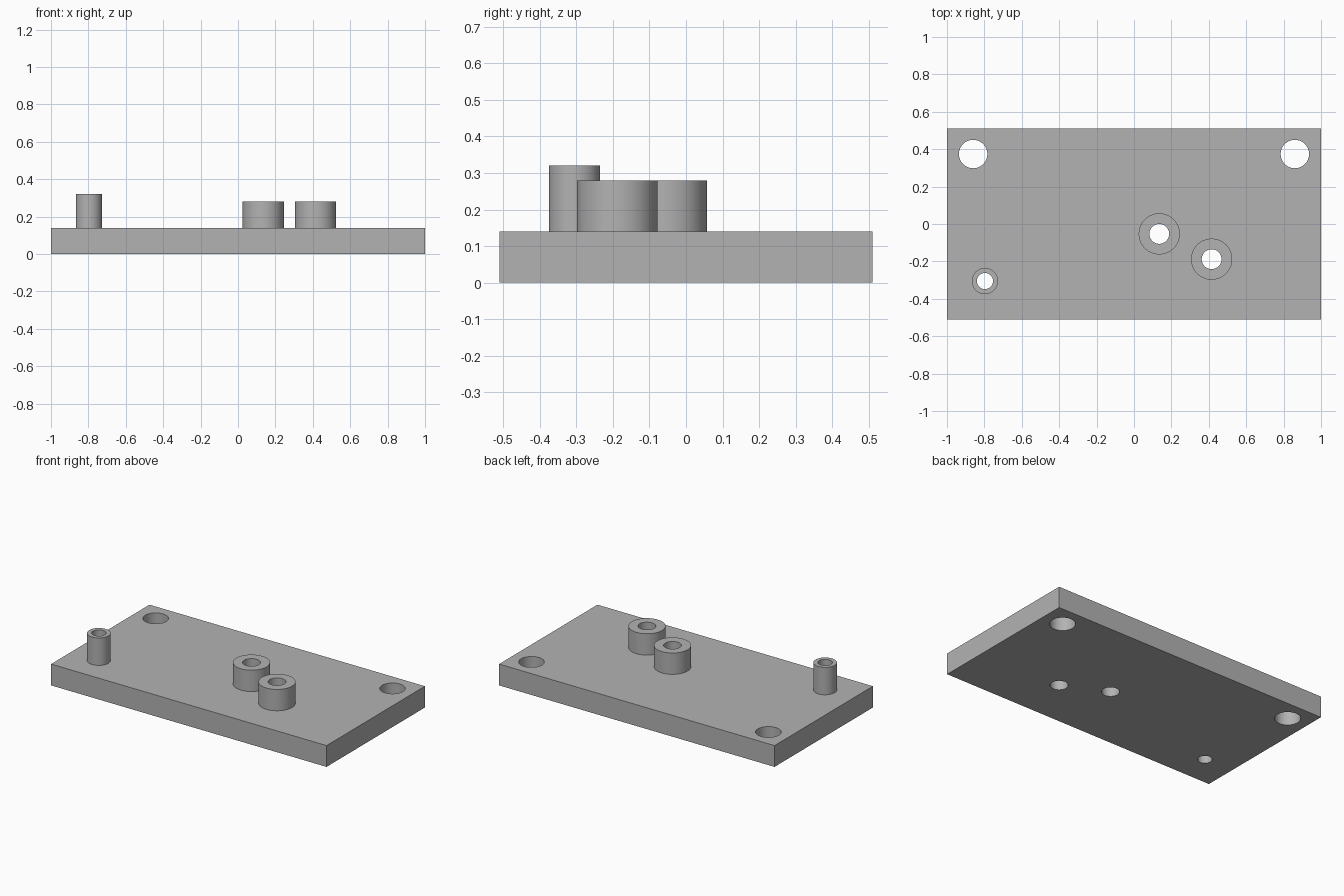
import bpy, math

cube = bpy.data.objects.get("Cube")
if cube:
    bpy.data.objects.remove(cube, do_unlink=True)

WIDTH, DEPTH, THICK = 2.0, 1.02, 0.14
SIDES = 64

grey = bpy.data.materials.new("plain_grey")
grey.use_nodes = True
colour = (0.45, 0.45, 0.45, 1)
grey.diffuse_color = colour
grey.node_tree.nodes["Principled BSDF"].inputs["Base Color"].default_value = colour


def cylinder(name, x, y, radius, bottom, top):
    bpy.ops.mesh.primitive_cylinder_add(
        vertices=SIDES, radius=radius, depth=top - bottom,
        location=(x, y, (bottom + top) / 2))
    obj = bpy.context.object
    obj.name = name
    obj.data.materials.append(grey)
    return obj


def drill(target, x, y, radius):
    """Cut a vertical through hole and discard the cutter."""
    cutter = cylinder("hole_cutter", x, y, radius, -0.1, 0.5)
    cutter.hide_render = True
    mod = target.modifiers.new("hole", "BOOLEAN")
    mod.operation = "DIFFERENCE"
    mod.solver = "EXACT"
    mod.object = cutter
    bpy.context.view_layer.objects.active = target
    bpy.ops.object.modifier_apply(modifier=mod.name)
    bpy.data.objects.remove(cutter, do_unlink=True)


def smooth(obj):
    bpy.ops.object.select_all(action="DESELECT")
    obj.select_set(True)
    bpy.context.view_layer.objects.active = obj
    bpy.ops.object.shade_smooth_by_angle(angle=math.radians(30))


# Base plate
bpy.ops.mesh.primitive_cube_add(size=1, location=(0, 0, THICK / 2))
plate = bpy.context.object
plate.name = "base_plate"
plate.scale = (WIDTH, DEPTH, THICK)
bpy.ops.object.transform_apply(location=False, rotation=False, scale=True)
plate.data.materials.append(grey)

# Mounting holes in the back corners
for side in (-1, 1):
    drill(plate, side * 0.86, 0.374, 0.076)

# Hollow standoffs: name, x, y, outer radius, bore radius, top height
standoffs = [
    ("centre_boss", 0.135, -0.053, 0.11, 0.053, 0.28),
    ("left_boss", 0.415, -0.188, 0.11, 0.053, 0.28),
    ("corner_post", -0.797, -0.305, 0.07, 0.043, 0.32),
]
for name, x, y, outer, bore, top in standoffs:
    post = cylinder(name, x, y, outer, THICK, top)
    drill(post, x, y, bore)
    drill(plate, x, y, bore)
    smooth(post)

smooth(plate)
